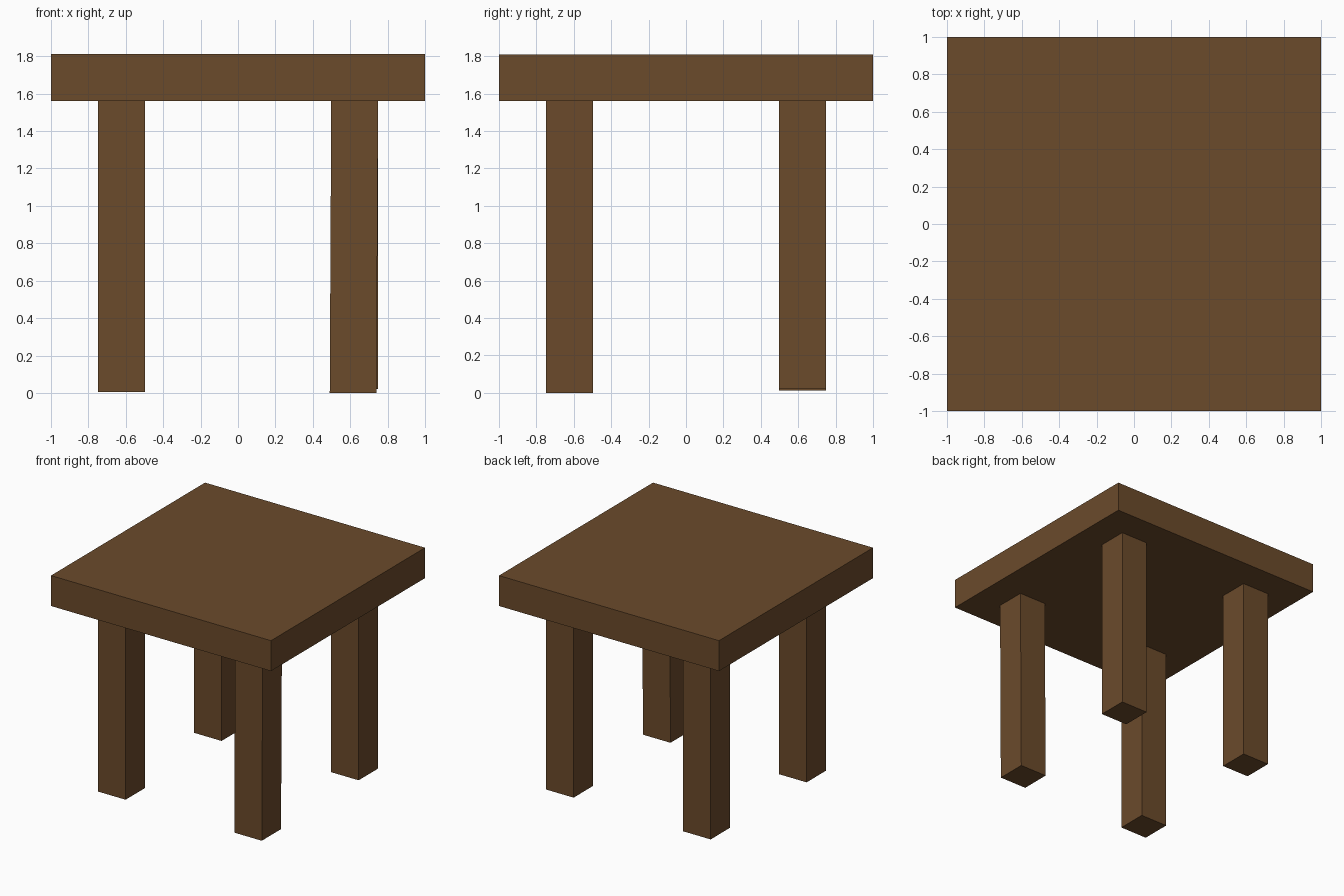
import bpy
import bmesh
from mathutils import Vector

if "Cube" in bpy.data.objects:
    bpy.data.objects.remove(bpy.data.objects["Cube"])

wood = bpy.data.materials.new("brown_wood")
wood.diffuse_color = (0.147, 0.069, 0.024, 1.0)
wood.use_nodes = True
wood.node_tree.nodes["Principled BSDF"].inputs["Base Color"].default_value = wood.diffuse_color


def box(name, lo, hi, foot_shift=(0, 0)):
    """Box between two corners; foot_shift slides the bottom face sideways."""
    lo, hi = Vector(lo), Vector(hi)
    bm = bmesh.new()
    bmesh.ops.create_cube(bm, size=1.0)
    for v in bm.verts:
        bottom = v.co.z < 0
        v.co = Vector((lo[i] + (v.co[i] + 0.5) * (hi[i] - lo[i]) for i in range(3)))
        if bottom:
            v.co.x += foot_shift[0]
            v.co.y += foot_shift[1]
    mesh = bpy.data.meshes.new(name)
    bm.to_mesh(mesh)
    bm.free()
    mesh.materials.append(wood)
    obj = bpy.data.objects.new(name, mesh)
    bpy.context.collection.objects.link(obj)
    return obj


# Square slab top
TOP_Z, UNDER_Z = 1.81, 1.56
box("table_top", (-1, -1, UNDER_Z), (1, 1, TOP_Z))

# Four legs of slightly uneven length; the front right one leans inward a touch
HALF, CENTRE = 0.125, 0.623
legs = [
    ("front_left_leg", -1, -1, 0.006, (0, 0)),
    ("front_right_leg", 1, -1, 0.0, (-0.008, 0)),
    ("back_left_leg", -1, 1, 0.013, (0, 0)),
    ("back_right_leg", 1, 1, 0.023, (0, 0)),
]
for name, sx, sy, foot, shift in legs:
    x, y = sx * CENTRE, sy * CENTRE
    box(name, (x - HALF, y - HALF, foot), (x + HALF, y + HALF, UNDER_Z), shift)
